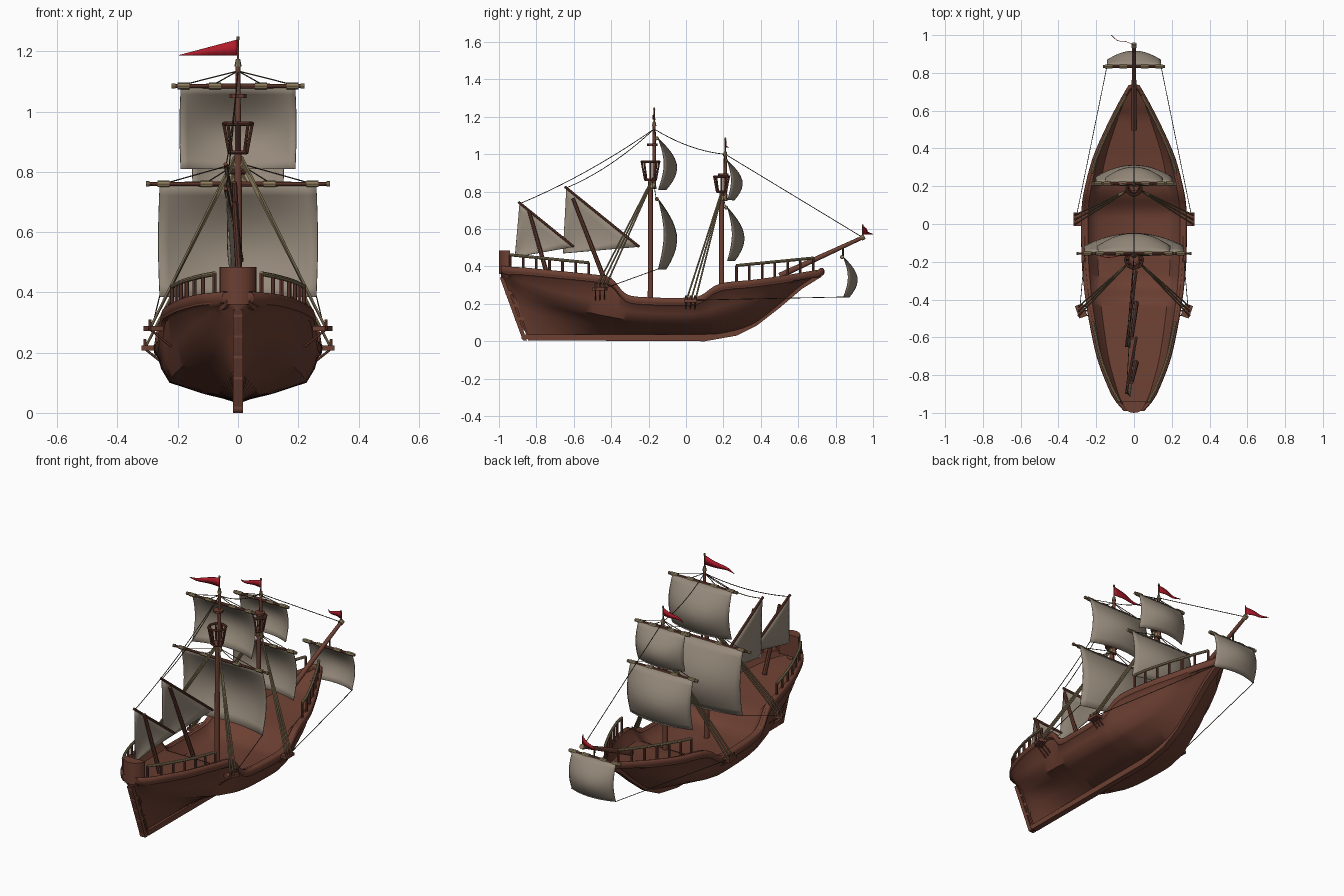
import bpy, bmesh, math
from mathutils import Vector as V, Matrix

if "Cube" in bpy.data.objects:
    bpy.data.objects.remove(bpy.data.objects["Cube"])


def material(name, *rgb):
    m = bpy.data.materials.new(name)
    m.diffuse_color = (*rgb, 1)
    m.use_nodes = True
    m.node_tree.nodes["Principled BSDF"].inputs["Base Color"].default_value = m.diffuse_color
    return m


WOOD = material("hull_brown", .15, .05, .032)
TAN = material("tan_wood", .28, .215, .115)
SAIL = material("canvas", .30, .25, .195)
RED = material("flag_red", .43, .011, .023)
ROPE = material("dark_rope", .06, .047, .028)


def finish(name, bm, mat, angle=40):
    bmesh.ops.remove_doubles(bm, verts=bm.verts, dist=1e-5)
    bmesh.ops.recalc_face_normals(bm, faces=bm.faces)
    me = bpy.data.meshes.new(name)
    bm.to_mesh(me)
    bm.free()
    me.materials.append(mat)
    me.shade_smooth()
    me.set_sharp_from_angle(angle=math.radians(angle))
    ob = bpy.data.objects.new(name, me)
    bpy.context.collection.objects.link(ob)
    return ob


def rods(name, segs, mat, n=8):
    """Tapered cylinders: each seg is (a, b, radius_a, radius_b)."""
    bm = bmesh.new()
    for a, b, r1, r2 in segs:
        a, b = V(a), V(b)
        d = b - a
        mx = Matrix.Translation((a + b) / 2) @ d.to_track_quat('Z', 'Y').to_matrix().to_4x4()
        bmesh.ops.create_cone(bm, cap_ends=True, segments=n, radius1=r1, radius2=r2,
                              depth=d.length, matrix=mx)
    return finish(name, bm, mat)


def path(pts, r):
    return [(a, b, r, r) for a, b in zip(pts, pts[1:])]


def hang(a, b, sag=0, r=.0025):
    a, b = V(a), V(b)
    n = 10 if sag else 1
    return path([a.lerp(b, i / n) - V((0, 0, 4 * sag * i / n * (1 - i / n))) for i in range(n + 1)], r)


def boxes(name, items, mat):
    """Boxes: each item is (centre, size, z rotation)."""
    bm = bmesh.new()
    for c, s, rot in items:
        bmesh.ops.create_cube(bm, size=1, matrix=Matrix.Translation(c) @ Matrix.Rotation(rot, 4, 'Z')
                              @ Matrix.Diagonal((*s, 1)))
    return finish(name, bm, mat)


def loft(name, rows, mat, cap=False, angle=40, thick=0):
    bm = bmesh.new()
    g = [[bm.verts.new(p) for p in r] for r in rows]
    for r, q in zip(g, g[1:]):
        for i in range(len(r) - 1):
            bm.faces.new((r[i], r[i + 1], q[i + 1], q[i]))
    if cap:
        bm.faces.new(g[0])
        bm.faces.new(g[-1])
    bmesh.ops.dissolve_degenerate(bm, dist=1e-5, edges=bm.edges)
    ob = finish(name, bm, mat, angle)
    if thick:
        m = ob.modifiers.new("thickness", 'SOLIDIFY')
        m.thickness, m.offset = thick, 0
    return ob


# Hull stations: y, rail half-breadth, rail z, chine half-breadth, chine z, keel z
ST = [(-.99, .05, .40, .02, .36, .33), (-.93, .10, .395, .055, .31, .20),
      (-.85, .14, .39, .09, .27, .04), (-.7, .195, .375, .14, .21, .03),
      (-.5, .237, .355, .19, .15, .03), (-.4, .253, .335, .21, .13, .03),
      (-.32, .263, .25, .22, .115, .03), (-.2, .273, .232, .227, .105, .035),
      (0, .277, .23, .227, .10, .035), (.08, .274, .243, .22, .105, .035),
      (.18, .26, .305, .205, .12, .035), (.35, .215, .325, .15, .17, .08),
      (.5, .15, .345, .09, .25, .19), (.62, .09, .365, .045, .32, .295),
      (.71, .04, .38, .015, .36, .345)]


def station(y, k):
    for a, b in zip(ST, ST[1:]):
        if y <= b[0]:
            t = (y - a[0]) / (b[0] - a[0])
            return a[k] + (b[k] - a[k]) * t
    return ST[-1][k]


def smooth_stations(sub=4):
    out = []
    for i in range(len(ST) - 1):
        p = [ST[max(0, min(len(ST) - 1, i + j))] for j in (-1, 0, 1, 2)]
        for s in range(sub):
            t = s / sub
            out.append([.5 * (2 * b + (c - a) * t + (2 * a - 5 * b + 4 * c - d) * t * t
                              + (3 * b - a - 3 * c + d) * t ** 3) for a, b, c, d in zip(*p)])
    return out + [ST[-1]]


rows, rim = [], []
for y, B, S, cw, cz, kz in smooth_stations():
    h = min(.055, .5 * (S - kz))                 # deck depth below the rail
    c = max(0, min(1, (-y - .2) / .5))           # hollow run towards the stern
    half = [(0, kz), (cw * (.5 - .25 * c), kz + (cz - kz) * (.43 + .1 * c)),
            (cw * (.85 - .22 * c), kz + (cz - kz) * .83), (cw, cz),
            (cw + (B - cw) * .55, cz + (S - cz) * .35), (B - .01, S - h * .8), (B + .001, S - h * .65),
            (B + .001, S - h * .2), (B - .008, S), (B * .88, S), (B * .86, S - h * .2), (B * .7, S - h), (0, S - h)]
    rows.append([(x, y, z) for x, z in half] + [(-x, y, z) for x, z in half[-2::-1]])
    rim.append((y, B, S))
loft("hull", rows, WOOD, cap=True, angle=45)

# Rounded gunwale band running round the bow
ring8 = [(math.cos(k * math.pi / 5), math.sin(k * math.pi / 5)) for k in range(11)]
band = [(s * (B - .009), y, S - .017) for s, part in ((1, rim), (-1, rim[::-1])) for y, B, S in part]
cut = len(rim)
band = band[:cut] + [(.022, .722, .372), (0, .728, .372), (-.022, .722, .372)] + band[cut:]
loft("gunwale", [[(x + .013 * a * (1 if x >= 0 else -1), y, z + .021 * b) for a, b in ring8] if abs(x) > .03
                 else [(x * (1 + .3 * a), y + .013 * a, z + .021 * b) for a, b in ring8]
                 for x, y, z in band], WOOD, angle=60)

# Keel and stem band, then the rudder with hinge gaps
keel = [(-.955, .335, .03), (-.845, .005, .03), (.1, 0, .035), (.27, .03, .05), (.38, .085, .05),
        (.5, .178, .05), (.62, .28, .05), (.725, .345, .03)]
loft("keel", [[(s * .017, y, z + d) for s, d in ((-1, 0), (1, 0), (1, t), (-1, t), (-1, 0))]
              for y, z, t in keel], WOOD, angle=30)
loft("rudder", [[(x, y + d, z) for x, d in ((-.016, 0), (.016, 0), (.016, .022), (-.016, .022), (-.016, 0))]
                for y, z in ((-.995, .34), (-.872, .004))], WOOD, angle=30)
boxes("rudder_hinges", [((0, -.965 + .115 * t, .33 - .315 * t), (.03, .05, .022), 0)
                        for t in (0, .22, .44, .66, .97)], WOOD)
# Rounded stern bulwark
arc = [(math.cos(k * math.pi / 10), math.sin(k * math.pi / 10)) for k in range(11)]
loft("stern_bulwark", [[(.062 * a, -.94 - .06 * b, z) for a, b in arc + [arc[0]]] for z in (.36, .475, .485)],
     WOOD, cap=True)

# Deck rails on posts
for name, y0, y1, z0, z1 in (("stern_rail", -.94, -.52, .462, .42), ("bow_rail", .27, .68, .405, .445)):
    rail, posts = [], []
    for s in (-1, 1):
        pts = []
        for i in range(7):
            y = y0 + (y1 - y0) * i / 6
            p = V((s * (station(y, 1) - .014), y, z0 + (z1 - z0) * i / 6))
            pts.append(p)
            posts.append(((p.x, y, station(y, 2) - .02), p, .007, .007))
        rail += path(pts, .008)
    rods(name, rail, TAN)
    rods(name + "_posts", posts, WOOD)


# Square sails with their yards
def square_sail(name, y, zt, zb, w, yard, side=.03, mid=.07):
    rows = []
    for j in range(11):
        v = j / 10
        rows.append([(u / 8 * w * (1 + .018 * math.sin(math.pi * v)),
                      y + side * math.sin(math.pi * v) + mid * (1 - (u / 8) ** 2) * math.sin(.8 * math.pi * v),
                      zt + (zb - zt) * v) for u in range(-8, 9)])
    loft(name, rows, SAIL, thick=.004)
    yc = y - .008
    rods(name + "_yard", [((0, yc, zt), (s * yard, yc, zt), .009, .006) for s in (-1, 1)], WOOD)
    rods(name + "_lashings", [((x * w - .02, yc, zt), (x * w + .02, yc, zt), .011, .011)
                              for x in (-.95, -.4, .4, .95)]
         + [((s * (yard - .012), yc, zt), (s * yard, yc, zt), .009, .009) for s in (-1, 1)], TAN)


square_sail("main_course", -.148, .76, .385, .26, .305)
square_sail("main_topsail", -.148, 1.085, .81, .19, .22)
square_sail("fore_course", .222, .715, .43, .20, .225, .025, .065)
square_sail("fore_topsail", .222, .965, .755, .15, .175, .02, .06)
square_sail("sprit_sail", .842, .45, .235, .14, .165, .025, .05)


# Masts with topmast, caps, crow's nest and pennant
def flag(name, y, z, h, length, dy):
    rows = []
    for i in range(9):
        t = i / 8
        wave = .012 * math.sin(t * 7) * t
        rows.append([(-length * t, y + dy * t + wave, z), (-length * t, y + dy * t + wave, z + h * (1 - t) + .002)])
    loft(name, rows, RED, thick=.003)


def mast(name, y, zc, top, r):
    yt = y + .02
    rods(name, [((0, y, .15), (0, y, zc + .02), .015, .012), ((0, yt, zc - .03), (0, yt, top - .1), .011, .008),
                ((0, yt, top - .1), (0, yt, top), .004, .003)], WOOD, 12)
    rods(name + "_caps", [((0, y + .01, zc - .025), (0, y + .01, zc), .022, .018),
                          ((0, yt, top - .1), (0, yt, top - .075), .012, .007),
                          ((0, yt, top - .01), (0, yt, top), .006, .004)], TAN)
    rods(name + "_crosstree", [((0, yt - .01, top - .205), (0, yt - .01, top - .192), .028, .028)], WOOD)
    z0, z1 = zc + .02, zc + .02 + r * 1.9
    ring = [V((math.cos(k * math.pi / 4), math.sin(k * math.pi / 4), 0)) for k in range(9)]
    lo = [V((0, y, z0)) + p * r * .6 for p in ring]
    hi = [V((0, y, z1)) + p * r * .95 for p in ring]
    rods(name + "_crows_nest", path(hi, .007) + path(lo, .006)
         + [(a, b, .005, .005) for a, b in zip(lo[:8], hi)]
         + [((0, y, z0 - .008), (0, y, z0 + .004), r * .6, r * .6)], WOOD)


mast("main_mast", -.19, .845, 1.25, .05)
mast("fore_mast", .19, .78, 1.09, .042)
flag("main_flag", -.17, 1.186, .052, .195, 0)
flag("fore_flag", .21, 1.036, .042, .14, .01)

# Bowsprit with its staff and flag
rods("bowsprit", [((0, .5, .35), (0, .95, .558), .016, .01), ((0, .945, .55), (0, .945, .625), .004, .003)], WOOD, 10)
rods("bowsprit_cap", [((0, .935, .55), (0, .955, .56), .014, .014)], TAN)
flag("bow_flag", .947, .572, .042, .12, .045)


# Lateen sails on raked masts, peaks leaning to one side
def lateen(name, peak, clew, tack, foot, head):
    A, B, C = V((-.04, *peak)), V((-.02, *clew)), V((.012, *tack))
    rows = []
    for i in range(9):
        s = i / 8
        rows.append([A.lerp(C, j / 8).lerp(B, s) - V((.015 * math.sin(math.pi * s) * math.sin(math.pi * j / 8), 0, 0))
                     for j in range(9)])
    loft(name, rows, SAIL, thick=.004)
    rods(name + "_yard", [(A + (A - C) * .02, C, .007, .007)], WOOD)
    rods(name + "_mast", [((.012, *foot), (-.012, *head), .013, .009)], WOOD)


lateen("aft_lateen_sail", (-.89, .74), (-.915, .45), (-.60, .505), (-.735, .33), (-.84, .70))
lateen("mizzen_lateen_sail", (-.64, .82), (-.658, .47), (-.25, .505), (-.42, .29), (-.605, .765))

# Shroud channels, struts and shrouds on both sides
plates, struts, shrouds, lines = [], [], [], []
for s in (-1, 1):
    for cy, cx, cz, my, mz, rot in ((-.46, .28, .28, -.19, .84, .35), (.025, .297, .215, .19, .79, 0)):
        plates.append(((s * cx, cy, cz), (.045, .07, .016), -s * rot))
        for k in (-1, 0, 1):
            y = cy + k * .024
            shrouds += hang((s * .012, my, mz - .01 * k), (s * (cx + .012), y, cz), r=.0045)
            struts.append(((s * (cx + .015), y, cz), (s * (cx - .06), y, cz - .06), .004, .004))
            struts.append(((s * (cx + .012), y, cz), (s * (cx + .012), y, cz + .03), .007, .005))
    # Sheets and lifts
    lines += hang((s * .14, .85, .237), (s * .305, .04, .22), r=.002)
    lines += hang((s * .26, -.145, .388), (s * .285, -.43, .285), r=.002)
    for y, za, zy, w in ((-.16, 1.135, 1.087, .19), (-.16, .83, .765, .23), (.21, 1.0, .968, .14),
                         (.21, .77, .72, .18)):
        lines += hang((0, y - .01, za), (s * w, y, zy), r=.002) + hang((0, y - .01, za), (s * w * .45, y, zy), r=.002)
boxes("shroud_channels", plates, WOOD)
rods("channel_struts", struts, WOOD, 6)
rods("shrouds", shrouds, TAN, 6)

# Stays between the mast heads
lines += hang((0, -.17, 1.135), (-.04, -.89, .735), .025, .002) + hang((0, -.17, 1.135), (-.04, -.64, .82), .03, .002)
lines += hang((0, -.17, 1.135), (0, .21, 1.0), .025, .002) + hang((0, .21, 1.0), (0, .945, .555), 0, .002)
lines += hang((0, .84, .51), (0, .84, .455), r=.005)
rods("rigging_lines", lines, ROPE, 6)
